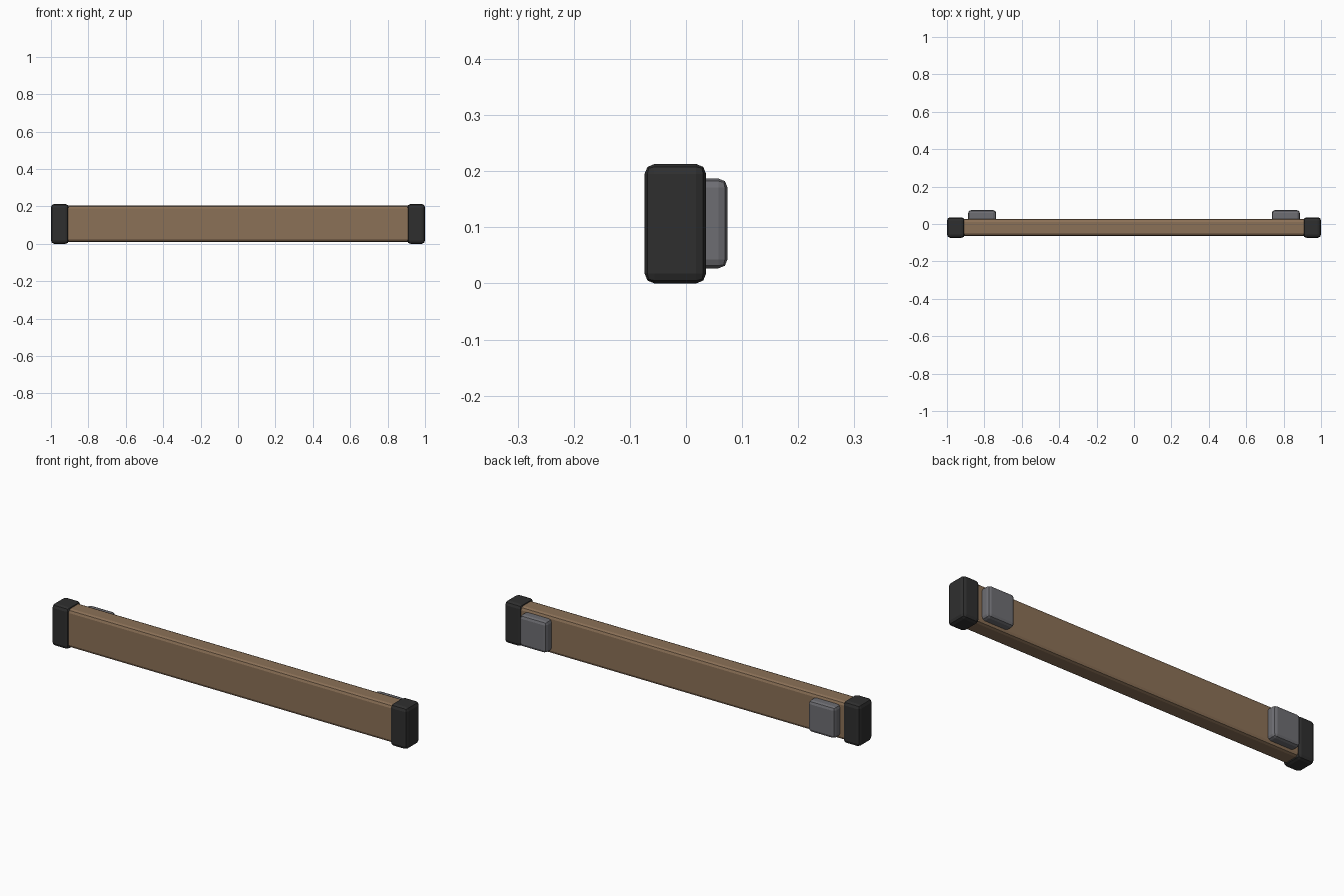
import bpy, bmesh

if "Cube" in bpy.data.objects:
    bpy.data.objects.remove(bpy.data.objects["Cube"])


def material(name, rgb):
    m = bpy.data.materials.new(name)
    m.diffuse_color = (*rgb, 1)
    m.use_nodes = True
    m.node_tree.nodes["Principled BSDF"].inputs["Base Color"].default_value = m.diffuse_color
    return m


wood = material("brown wood", (0.26, 0.165, 0.095))
rubber = material("black rubber", (0.028, 0.028, 0.028))
steel = material("grey steel", (0.155, 0.155, 0.17))


def block(name, lo, hi, bevel, mat):
    """Bevelled box between two corners."""
    bm = bmesh.new()
    bmesh.ops.create_cube(bm, size=1)
    for v in bm.verts:
        v.co = [(a + b) / 2 + c * (b - a) for a, b, c in zip(lo, hi, v.co)]
    bmesh.ops.bevel(bm, geom=bm.edges[:], offset=bevel, segments=2,
                    profile=0.5, affect='EDGES', clamp_overlap=True)
    bmesh.ops.recalc_face_normals(bm, faces=bm.faces[:])
    me = bpy.data.meshes.new(name)
    bm.to_mesh(me)
    bm.free()
    me.materials.append(mat)
    ob = bpy.data.objects.new(name, me)
    bpy.context.collection.objects.link(ob)
    return ob


# Long bar, ending just inside the caps
block("bar", (-0.999, -0.064, 0.01), (0.999, 0.028, 0.204), 0.016, wood)

# End caps and rear mounting brackets, mirrored left and right
for side, s in (("left", -1), ("right", 1)):
    def span(a, b):
        return sorted((s * a, s * b))
    x0, x1 = span(0.905, 1.0)
    block(side + "_end_cap", (x0, -0.074, 0), (x1, 0.036, 0.213), 0.018, rubber)
    x0, x1 = span(0.737, 0.887)
    block(side + "_bracket", (x0, 0.0, 0.027), (x1, 0.074, 0.187), 0.016, steel)
